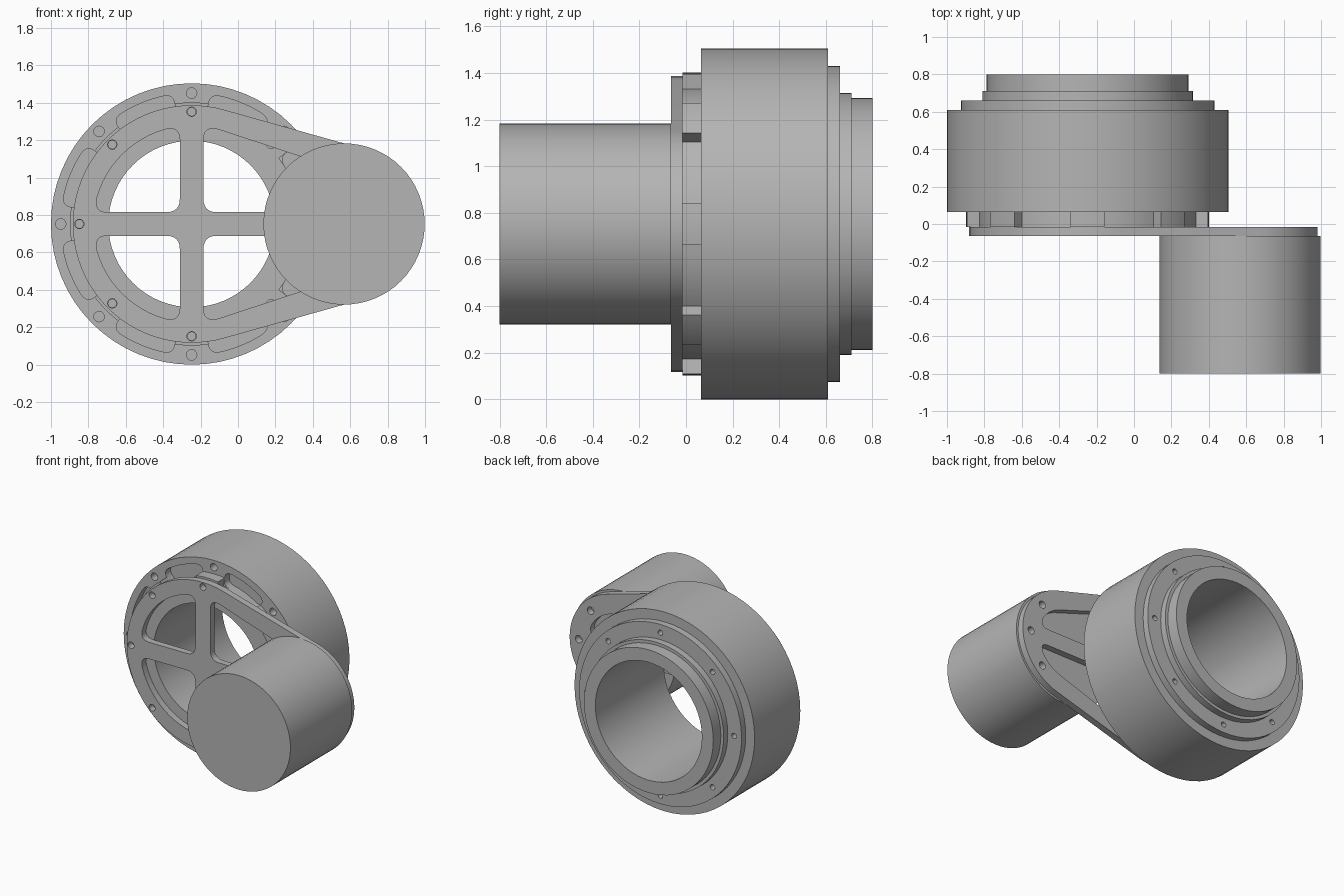
import bpy
import bmesh
from math import sin, cos, acos, asin, pi, radians
from mathutils import Vector, Matrix

if "Cube" in bpy.data.objects:
    bpy.data.objects.remove(bpy.data.objects["Cube"])

SEG = 64
Z = 0.752                      # height of both axes
RING = Vector((-0.248, Z))     # ring axis in x, z
MOTOR = Vector((0.567, Z))     # motor axis in x, z
GAP = MOTOR.x - RING.x
EIGHTHS = [radians(45 * i) for i in range(8)]

metal = bpy.data.materials.new("plain grey metal")
metal.use_nodes = True
grey = (0.46, 0.46, 0.46, 1)
metal.diffuse_color = grey
metal.node_tree.nodes["Principled BSDF"].inputs["Base Color"].default_value = grey


def finish(bm, name):
    bmesh.ops.recalc_face_normals(bm, faces=bm.faces)
    mesh = bpy.data.meshes.new(name)
    bm.to_mesh(mesh)
    bm.free()
    mesh.materials.append(metal)
    obj = bpy.data.objects.new(name, mesh)
    bpy.context.collection.objects.link(obj)
    bpy.ops.object.select_all(action='DESELECT')
    obj.select_set(True)
    bpy.context.view_layer.objects.active = obj
    bpy.ops.object.shade_smooth_by_angle(angle=radians(30))
    return obj


def prism(name, loops, front, back):
    """Extrude an outline with any number of inner hole loops along y."""
    bm = bmesh.new()
    for loop in loops:
        verts = [bm.verts.new((p.x, front, p.y)) for p in loop]
        for a, b in zip(verts, verts[1:] + verts[:1]):
            bm.edges.new((a, b))
    bmesh.ops.triangle_fill(bm, edges=bm.edges[:], use_beauty=True, normal=(0, -1, 0))
    out = bmesh.ops.extrude_face_region(bm, geom=bm.faces[:], use_keep_orig=True)
    moved = [g for g in out["geom"] if isinstance(g, bmesh.types.BMVert)]
    bmesh.ops.translate(bm, verts=moved, vec=(0, back - front, 0))
    return finish(bm, name)


def lathe(name, profile):
    """Revolve a closed (radius, y) profile about the ring axis."""
    bm = bmesh.new()
    axis = Vector((RING.x, 0, RING.y))
    verts = [bm.verts.new((RING.x + r, y, RING.y)) for r, y in profile]
    edges = [bm.edges.new(pair) for pair in zip(verts, verts[1:] + verts[:1])]
    bmesh.ops.spin(bm, geom=verts + edges, cent=axis, axis=(0, 1, 0),
                   angle=2 * pi, steps=SEG, use_merge=True)
    bmesh.ops.remove_doubles(bm, verts=bm.verts, dist=0.0001)
    return finish(bm, name)


def polar(centre, r, a):
    return centre + Vector((r * cos(a), r * sin(a)))


def arc(centre, r, a, b, n):
    return [polar(centre, r, a + (b - a) * i / n) for i in range(n + 1)]


def circle(centre, r, n=SEG):
    return arc(centre, r, 0, 2 * pi, n)[:-1]


def holes(centre, pitch, r, angles):
    return [circle(polar(centre, pitch, a), r, 16) for a in angles]


def rounded(runs, size):
    """Join runs of points into a loop, rounding the corner where runs meet."""
    path, corners = [], [run[0] for run in runs]
    for run in runs:
        for a, b in zip(run, run[1:]):
            n = max(1, int((b - a).length / 0.012))
            path += [a.lerp(b, i / n) for i in range(n)]
    loop, k = [], 0
    near = [next((c for c in corners if (p - c).length < size), None) for p in path]
    start = near.index(None)
    while k < len(path):
        i = (start + k) % len(path)
        if near[i] is None:
            loop.append(path[i])
            k += 1
            continue
        corner, before = near[i], loop[-1]
        while near[(start + k) % len(path)] is not None:
            k += 1
        after = path[(start + k) % len(path)]
        for s in range(1, 6):
            t = s / 6
            loop.append(before.lerp(corner, t).lerp(corner.lerp(after, t), t))
    return loop


def mirrored(loop, x=1, z=1):
    return [Vector((RING.x + x * (p.x - RING.x), Z + z * (p.y - Z))) for p in loop]


def belt(r_ring, r_motor):
    """Tangent angle of the straight edge joining circles on the two axes."""
    return acos((r_ring - r_motor) / GAP)


# Stepped ring housing behind its pocketed front layer
BORE, OUTER, FRONT, FLOOR = 0.445, 0.752, 0.065, 0.125
lathe("ring_housing", [(BORE, FLOOR), (OUTER, FLOOR), (OUTER, 0.61), (BORE, 0.61)])

# Front layer: arc pockets and bolt holes
pockets = []
for a in EIGHTHS:
    lo, hi = a + radians(8), a + radians(37)
    inner, outer = arc(RING, 0.585, hi, lo, 10), arc(RING, 0.7, lo, hi, 10)
    pockets.append(rounded([outer, [outer[-1], inner[0]], inner,
                            [inner[-1], outer[0]]], 0.05))
prism("ring_front", [circle(RING, OUTER), circle(RING, BORE)] + pockets
      + holes(RING, 0.7, 0.028, EIGHTHS), FRONT, FLOOR)

# Rear flange with bolt holes, then the stepped collar
prism("rear_flange", [circle(RING, 0.678), circle(RING, BORE)]
      + holes(RING, 0.615, 0.02, EIGHTHS), 0.61, 0.66)
lathe("rear_collar", [(BORE, 0.66), (0.563, 0.66), (0.563, 0.71),
                      (0.54, 0.71), (0.54, 0.8), (BORE, 0.8)])

# Spacer hub with eight bolt pads
pads = []
for a in EIGHTHS:
    pads += arc(RING, 0.65, a - radians(8), a + radians(8), 6)
    pads += arc(RING, 0.585, a + radians(8), a + radians(37), 8)
prism("spacer_hub", [pads, circle(RING, BORE)]
      + holes(RING, 0.6, 0.022, EIGHTHS), -0.015, FRONT)

# Mounting plate: tapered outline with four windows around a cross
t = belt(0.635, 0.415)
outline = arc(RING, 0.635, t, 2 * pi - t, 48) + arc(MOTOR, 0.415, -t, t, 32)
ARM, WIN, END = 0.063, 0.525, 0.27
w, a0, a1 = belt(WIN, END), asin(ARM / WIN), asin(ARM / END)
hub_corner = RING + Vector((ARM, ARM))
round_side = arc(RING, WIN, a0, pi / 2 - a0, 16)
small_window = rounded([round_side, [round_side[-1], hub_corner],
                        [hub_corner, round_side[0]]], 0.065)
long_side = arc(RING, WIN, pi / 2 - a0, w, 6) + arc(MOTOR, END, w, a1, 14)
long_window = rounded([long_side, [long_side[-1], hub_corner],
                       [hub_corner, long_side[0]]], 0.065)
windows = [mirrored(small_window, -1, s) for s in (1, -1)]
windows += [mirrored(long_window, 1, s) for s in (1, -1)]
prism("mounting_plate", [outline] + windows
      + holes(RING, 0.6, 0.025, EIGHTHS[2:7])
      + holes(MOTOR, 0.34, 0.028, [EIGHTHS[i] for i in (7, 0, 1)]), -0.065, -0.015)

# Motor body
prism("motor_body", [circle(MOTOR, 0.431)], -0.8, -0.065)
